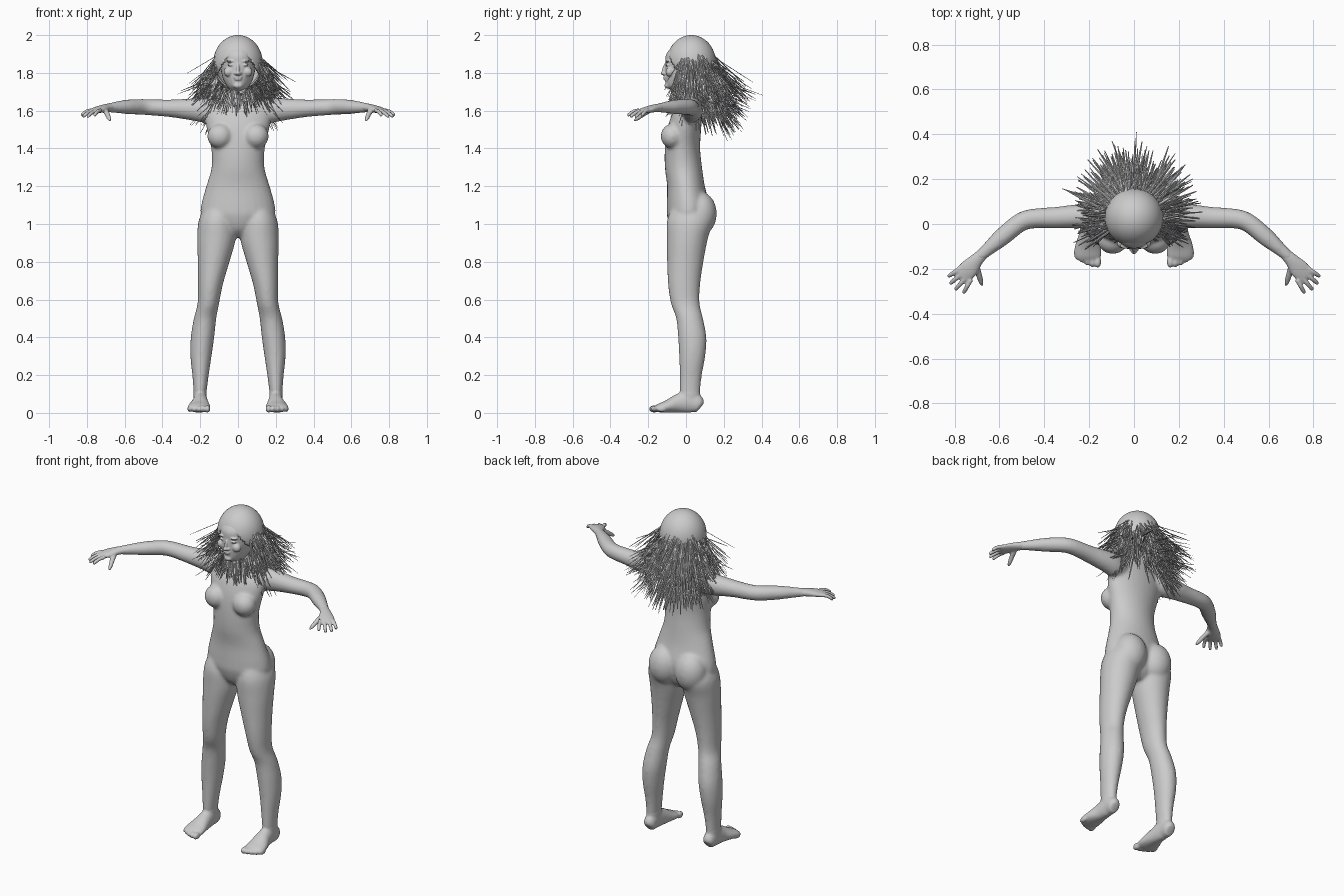
import bpy, bmesh, math, random
from mathutils import Vector, Matrix

cube = bpy.data.objects.get("Cube")
if cube:
    bpy.data.objects.remove(cube)
random.seed(4)
X, Y, Z = Vector((1, 0, 0)), Vector((0, 1, 0)), Vector((0, 0, 1))


def material(name, rgb):
    m = bpy.data.materials.new(name)
    m.use_nodes = True
    m.diffuse_color = (*rgb, 1)
    m.node_tree.nodes["Principled BSDF"].inputs["Base Color"].default_value = (*rgb, 1)
    return m


grey = material("plain grey", (0.6, 0.6, 0.6))


def spline(a, b, c, d, t):
    """Smooth step between b and c."""
    return 0.5 * (2 * b + (c - a) * t + (2 * a - 5 * b + 4 * c - d) * t * t
                  + (3 * b - a - 3 * c + d) * t ** 3)


def loft(bm, rings, up, axis=None, side=1, n=28, sub=4):
    """Skin ellipses (x, y, z, half width, half depth) along a smooth path."""
    fine = []
    last = len(rings) - 1
    for i in range(last):
        four = [rings[min(max(i + k, 0), last)] for k in (-1, 0, 1, 2)]
        for s in range(sub):
            fine.append([spline(*v, s / sub) for v in zip(*four)])
    fine.append(list(rings[last]))
    loops = []
    for i, (x, y, z, a, b) in enumerate(fine):
        p, q = fine[max(i - 1, 0)], fine[min(i + 1, len(fine) - 1)]
        t = axis or (Vector(q[:3]) - Vector(p[:3])).normalized()
        u = up.cross(t).normalized()
        v = t.cross(u)
        loop = []
        for k in range(n):
            ang = math.tau * k / n
            co = Vector((x, y, z)) + u * a * math.cos(ang) + v * b * math.sin(ang)
            co.x *= side
            loop.append(bm.verts.new(co))
        loops.append(loop)
    for l0, l1 in zip(loops, loops[1:]):
        for k in range(n):
            j = (k + 1) % n
            bm.faces.new((l0[k], l0[j], l1[j], l1[k]))
    bm.faces.new(loops[0][::-1])
    bm.faces.new(loops[-1])


def column(bm, rows, side=1):
    """Upright form from rows of z, x min, x max, y front, y back."""
    loft(bm, [((a + b) / 2, (c + d) / 2, z, (b - a) / 2, (d - c) / 2)
              for z, a, b, c, d in rows], Y, Z, side)


def ball(bm, co, size, tilt=0):
    mat = Matrix.Translation(co) @ Matrix.Rotation(tilt, 4, 'X') @ Matrix.Diagonal((*size, 1))
    bmesh.ops.create_uvsphere(bm, u_segments=24, v_segments=16, radius=1, matrix=mat)


def finish(name, bm, voxel=0, smooth=0):
    bmesh.ops.recalc_face_normals(bm, faces=bm.faces)
    me = bpy.data.meshes.new(name)
    bm.to_mesh(me)
    bm.free()
    me.materials.append(grey)
    ob = bpy.data.objects.new(name, me)
    bpy.context.collection.objects.link(ob)
    for p in me.polygons:
        p.use_smooth = True
    if voxel:
        r = ob.modifiers.new("blend", 'REMESH')
        r.mode, r.voxel_size, r.use_smooth_shade = 'VOXEL', voxel, True
        s = ob.modifiers.new("soften", 'SMOOTH')
        s.factor, s.iterations = 0.5, smooth
    return ob


# Body: torso, chest, seat, legs and arms blended together
bm = bmesh.new()
column(bm, [(.93, -.05, .05, -.03, .06), (.97, -.11, .11, -.075, .1),
            (1.04, -.19, .19, -.1, .12), (1.1, -.195, .195, -.102, .125),
            (1.2, -.168, .168, -.1, .1), (1.3, -.14, .14, -.112, .085),
            (1.4, -.142, .142, -.112, .075), (1.5, -.165, .165, -.1, .08),
            (1.58, -.175, .175, -.075, .085), (1.63, -.15, .15, -.045, .08),
            (1.67, -.08, .08, -.035, .075), (1.74, -.05, .05, -.035, .065)])
for s in (1, -1):
    ball(bm, (s * .095, -.072, 1.465), (.068, .062, .066))
    ball(bm, (s * .088, .075, 1.055), (.094, .088, .115))
    column(bm, [(1.1, .04, .17, -.07, .1), (1.02, .012, .208, -.1, .14),
                (.92, .012, .216, -.102, .115), (.8, .045, .213, -.1, .092),
                (.68, .08, .212, -.095, .075), (.58, .1, .214, -.08, .072),
                (.5, .115, .234, -.052, .09), (.4, .126, .25, -.042, .108),
                (.3, .14, .252, -.036, .102), (.2, .155, .242, -.034, .084),
                (.12, .165, .236, -.034, .076), (.06, .17, .235, -.03, .075)], s)
    loft(bm, [(.11, .025, 1.6, .05, .05), (.17, .032, 1.602, .056, .066),
              (.23, .035, 1.606, .055, .06), (.35, .028, 1.612, .048, .047),
              (.45, .024, 1.617, .044, .043), (.51, .005, 1.62, .042, .042),
              (.59, -.06, 1.62, .04, .038), (.66, -.12, 1.617, .029, .028),
              (.7, -.155, 1.614, .026, .022)], Z, None, s)
finish("body", bm, .009, 8)

# Hands: palm and five fingers
bm = bmesh.new()
tips = [(.83, -.235, 1.575), (.822, -.268, 1.568), (.798, -.295, 1.568), (.762, -.31, 1.575)]
for s in (1, -1):
    loft(bm, [(.665, -.125, 1.617, .025, .022), (.7, -.158, 1.614, .03, .021),
              (.735, -.198, 1.606, .042, .018), (.765, -.228, 1.598, .04, .013),
              (.775, -.238, 1.596, .03, .008)], Z, None, s)
    for i, tip in enumerate(tips):
        root = Vector((.778 - i * .017, -.2 - i * .016, 1.602))
        tip = Vector(tip)
        loft(bm, [(*root, .011, .011), (*(root.lerp(tip, .5) + Z * .006), .0105, .0105),
                  (*root.lerp(tip, .92), .009, .009), (*tip, .004, .004)], Z, None, s, 12)
    loft(bm, [(.705, -.185, 1.606, .016, .015), (.692, -.225, 1.582, .014, .013),
              (.682, -.258, 1.558, .011, .011), (.676, -.275, 1.546, .005, .005)],
         Z, None, s, 12)
finish("hands", bm, .005, 4)

# Feet: heel, arch and toes
bm = bmesh.new()
for s in (1, -1):
    loft(bm, [(.2, .082, .035, .015, .018), (.2, .07, .042, .033, .042),
              (.2, .02, .06, .036, .06), (.2, -.04, .05, .043, .05),
              (.205, -.1, .034, .058, .033), (.206, -.14, .026, .06, .024),
              (.206, -.16, .022, .05, .016)], Z, None, s)
    for i in range(5):
        ball(bm, (s * (.162 + i * .0235), -.168 + i * i * .0024, .021),
             (.016 - i * .001, .028, .02 - i * .001))
    column(bm, [(.14, .168, .234, -.03, .074), (.1, .165, .236, -.034, .075),
                (.05, .168, .234, -.035, .076)], s)
finish("feet", bm, .006, 5)

# Head: skull, face and neck
bm = bmesh.new()
column(bm, [(1.6, -.06, .06, -.03, .07), (1.68, -.054, .054, -.045, .066),
            (1.71, -.05, .05, -.082, .07), (1.73, -.06, .06, -.105, .09),
            (1.76, -.076, .076, -.11, .11), (1.8, -.088, .088, -.112, .13),
            (1.85, -.096, .096, -.11, .14), (1.9, -.096, .096, -.104, .14),
            (1.95, -.075, .075, -.06, .11), (1.98, -.03, .03, -.01, .06)])
ball(bm, (0, -.098, 1.733), (.026, .016, .016))
ball(bm, (0, -.114, 1.82), (.009, .012, .034), -.25)
ball(bm, (0, -.12, 1.798), (.014, .015, .01))
ball(bm, (0, -.11, 1.777), (.024, .011, .006))
ball(bm, (0, -.109, 1.766), (.02, .011, .006))
for s in (1, -1):
    ball(bm, (s * .013, -.114, 1.796), (.008, .009, .008))
    ball(bm, (s * .038, -.098, 1.842), (.018, .012, .007))
    ball(bm, (s * .038, -.097, 1.862), (.026, .014, .006))
    ball(bm, (s * .05, -.086, 1.805), (.026, .022, .025))
finish("head", bm, .004, 3)

# Hair cap with an arched opening over the face
bm = bmesh.new()
bmesh.ops.create_uvsphere(bm, u_segments=64, v_segments=48, radius=1,
                          matrix=Matrix.Translation((0, .028, 1.855))
                          @ Matrix.Diagonal((.13, .13, .145, 1)))
face = [f for f in bm.faces
        if (c := f.calc_center_median()).y < .02 and c.z < 1.91 - 9 * c.x ** 2]
bmesh.ops.delete(bm, geom=face, context='FACES')
cap = finish("hair_cap", bm)
shell = cap.modifiers.new("thickness", 'SOLIDIFY')
shell.thickness = .008

# Hair strands: thin tapered strips fanned around the head
bm = bmesh.new()


def strand(root, way, length, width):
    way = way.normalized()
    u = way.cross(Z + X * .01).normalized()
    v = way.cross(u)
    ends = [[bm.verts.new(root + way * d + u * w * math.cos(a) + v * w * .5 * math.sin(a))
             for a in (0, math.pi / 2, math.pi, -math.pi / 2)]
            for d, w in ((0, width), (length * .7, width * .9), (length, width * .4))]
    for l0, l1 in zip(ends, ends[1:]):
        for k in range(4):
            j = (k + 1) % 4
            bm.faces.new((l0[k], l0[j], l1[j], l1[k]))
    bm.faces.new(ends[0])
    bm.faces.new(ends[2])


for i in range(620):
    # angle 0 is straight back, growing towards the sides
    ang = random.uniform(-2.1, 2.1)
    out = Vector((math.sin(ang), math.cos(ang), 0))
    back = (1 + math.cos(ang)) / 2
    z = random.uniform(1.68, 1.9)
    r = .122 if z > 1.75 else .1
    root = Vector((out.x * r, .028 + out.y * r, z))
    drop = random.uniform(.35, 2.2) + (z - 1.68) * 2
    way = out - Z * drop + Vector([random.uniform(-.3, .3) for _ in range(3)])
    strand(root, way, random.uniform(.1, .17) + .11 * back, random.uniform(.003, .0055))
for i in range(90):
    # locks hanging in front of the neck
    ang = random.uniform(-1.2, 1.2)
    root = Vector((math.sin(ang) * .085, -math.cos(ang) * .07, random.uniform(1.68, 1.73)))
    way = Vector((math.sin(ang) * .45 + random.uniform(-.2, .2), -random.uniform(.05, .3), -1))
    strand(root, way, random.uniform(.06, .13), random.uniform(.003, .005))
strands = finish("hair_strands", bm)
for p in strands.data.polygons:
    p.use_smooth = False
